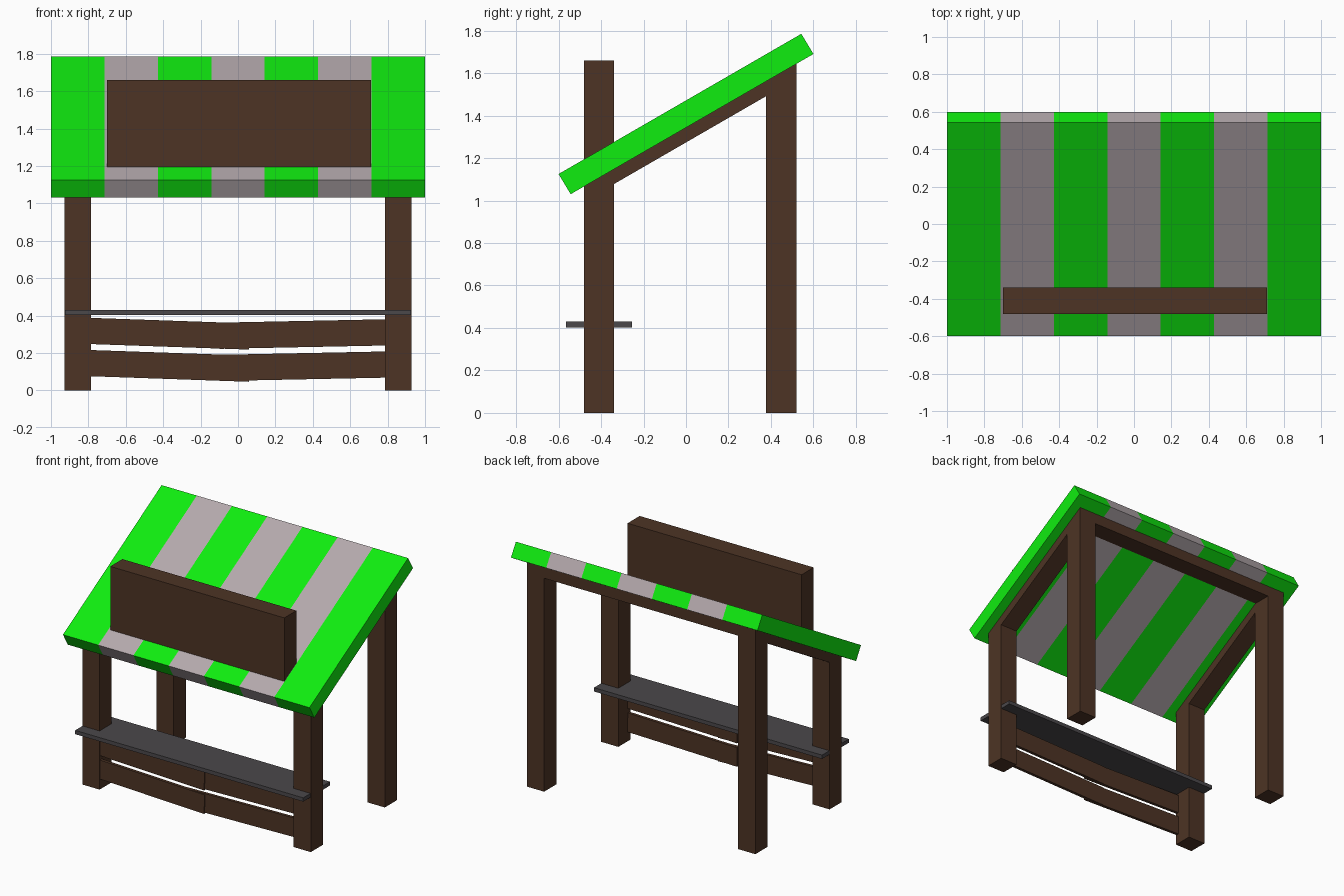
import bpy
import math

if "Cube" in bpy.data.objects:
    bpy.data.objects.remove(bpy.data.objects["Cube"])


def material(name, r, g, b):
    m = bpy.data.materials.new(name)
    m.diffuse_color = (r, g, b, 1)
    m.use_nodes = True
    m.node_tree.nodes["Principled BSDF"].inputs["Base Color"].default_value = m.diffuse_color
    return m


WOOD = material("dark_wood", 0.075, 0.034, 0.018)
GREEN = material("green_cloth", 0.005, 0.85, 0.005)
PALE = material("pale_cloth", 0.46, 0.40, 0.42)
SLATE = material("slate", 0.07, 0.065, 0.07)


def prism(name, profile, xs, mats):
    """Sweep a y-z profile (counter-clockwise seen from +x) through x stations;
    the bands between stations take the materials in turn."""
    n, last = len(profile), len(xs) - 1
    verts = [(x, y, z) for x in xs for y, z in profile]
    faces, slots = [tuple(reversed(range(n)))], [0]
    for s in range(last):
        for i in range(n):
            j = (i + 1) % n
            faces.append((s * n + i, s * n + j, (s + 1) * n + j, (s + 1) * n + i))
            slots.append(s % len(mats))
    faces.append(tuple(last * n + i for i in range(n)))
    slots.append((last - 1) % len(mats))
    mesh = bpy.data.meshes.new(name)
    mesh.from_pydata(verts, [], faces)
    for m in mats:
        mesh.materials.append(m)
    mesh.polygons.foreach_set("material_index", slots)
    obj = bpy.data.objects.new(name, mesh)
    bpy.context.collection.objects.link(obj)
    return obj


def box(name, x, y, z, mat):
    profile = [(y[0], z[0]), (y[1], z[0]), (y[1], z[1]), (y[0], z[1])]
    return prism(name, profile, x, [mat])


def underside(y):
    """Height of the roof's lower surface."""
    return 1.03 + (y + 0.543) * math.tan(math.radians(30))


# Striped roof slab, tilted 30 degrees
roof = [(-0.543, 1.03), (0.60, 1.69), (0.543, 1.785), (-0.60, 1.125)]
prism("striped_roof", roof, [-1 + 2 * i / 7 for i in range(8)], [GREEN, PALE])

# Legs and sloping rafters on both sides
F0, F1, B0, B1 = -0.48, -0.34, 0.377, 0.52
DROP = 0.07
for side, xs in (("left", (-0.927, -0.787)), ("right", (0.787, 0.927))):
    for part, y0, y1 in (("front", F0, F1), ("back", B0, B1)):
        leg = [(y0, 0), (y1, 0), (y1, underside(y1) + 0.01), (y0, underside(y0) + 0.01)]
        prism(f"{side}_{part}_leg", leg, xs, [WOOD])
    rafter = [(F1, underside(F1) - DROP), (B0, underside(B0) - DROP),
              (B0, underside(B0) + 0.01), (F1, underside(F1) + 0.01)]
    prism(f"{side}_rafter", rafter, xs, [WOOD])

# Back beam between the rear legs
beam = [(B0, 1.565), (B1, 1.565), (B1, underside(B1) + 0.01), (B0, 1.61)]
prism("back_beam", beam, (-0.787, 0.787), [WOOD])

# Sign board rising through the roof
box("sign_board", (-0.70, 0.712), (F0, F1), (1.19, 1.66), WOOD)

# Counter top
box("counter", (-0.925, 0.925), (-0.565, -0.255), (0.402, 0.43), SLATE)


# Sagging front planks, two overlapping per row
def plank(name, x0, x1, z0, z1, y):
    length = math.hypot(x1 - x0, z1 - z0)
    p = box(name, (-length / 2, length / 2), (y, y + 0.022), (-0.07, 0.07), WOOD)
    p.location = ((x0 + x1) / 2, 0, (z0 + z1) / 2)
    p.rotation_euler.y = -math.atan2(z1 - z0, x1 - x0)


for row, z in (("lower", 0.0), ("upper", 0.172)):
    plank(f"{row}_left_plank", -0.80, 0.06, z + 0.146, z + 0.116, -0.476)
    plank(f"{row}_right_plank", -0.10, 0.787, z + 0.120, z + 0.138, -0.470)
